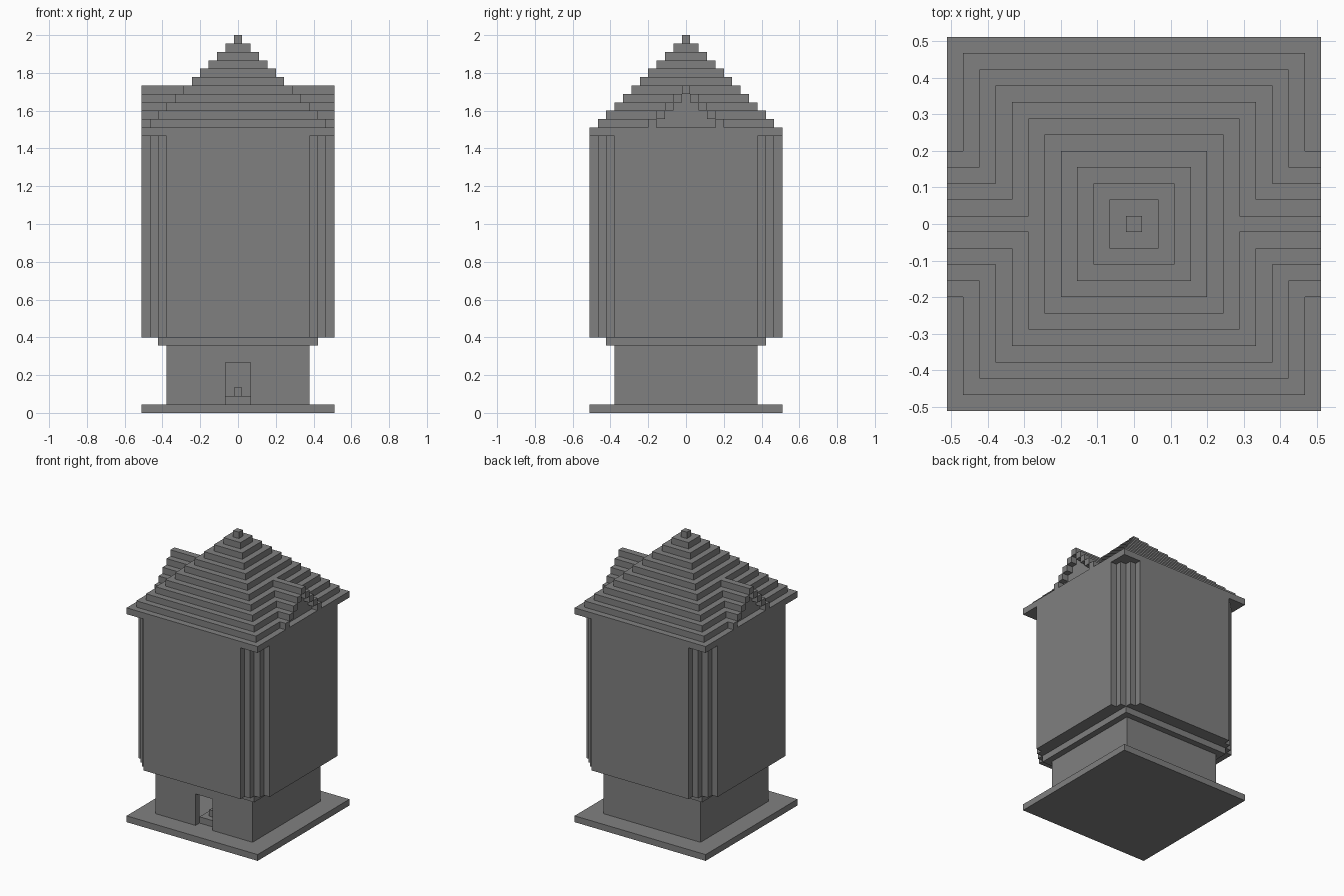
import bpy
import bmesh
from mathutils import Vector

if "Cube" in bpy.data.objects:
    bpy.data.objects.remove(bpy.data.objects["Cube"], do_unlink=True)

U = 2 / 45          # one block
EDGE = 11.5         # half width of the whole tower, in blocks

stone = bpy.data.materials.new("stone_grey")
stone.use_nodes = True
GREY = (0.216, 0.216, 0.216, 1)
stone.diffuse_color = GREY
stone.node_tree.nodes["Principled BSDF"].inputs["Base Color"].default_value = GREY


def finish(name, bm):
    """Turn a bmesh measured in blocks into a scaled object."""
    bmesh.ops.scale(bm, vec=(U, U, U), verts=bm.verts)
    bmesh.ops.recalc_face_normals(bm, faces=bm.faces)
    mesh = bpy.data.meshes.new(name)
    bm.to_mesh(mesh)
    bm.free()
    mesh.materials.append(stone)
    obj = bpy.data.objects.new(name, mesh)
    bpy.context.collection.objects.link(obj)
    return obj


def boxes(name, spans):
    """Object made of boxes given as (x0, x1, y0, y1, z0, z1)."""
    bm = bmesh.new()
    for x0, x1, y0, y1, z0, z1 in spans:
        verts = bmesh.ops.create_cube(bm, size=1)["verts"]
        bmesh.ops.scale(bm, vec=(x1 - x0, y1 - y0, z1 - z0), verts=verts)
        mid = Vector((x0 + x1, y0 + y1, z0 + z1)) / 2
        bmesh.ops.translate(bm, vec=mid, verts=verts)
    return finish(name, bm)


def square(half, z0, z1):
    return (-half, half, -half, half, z0, z1)


# Ground slab and the collar under the main body
boxes("base_slab", [square(EDGE, 0, 1)])
boxes("collar", [square(9.5, 8, 9)])

# Hollow ground floor with a doorway in the front wall
W, T, D = 8.5, 7.5, 1.5
boxes("ground_floor_walls", [
    (-W, W, T, W, 1, 8),
    (-W, -T, -T, T, 1, 8),
    (T, W, -T, T, 1, 8),
    (-W, -D, -W, -T, 1, 8),
    (D, W, -W, -T, 1, 8),
    (-D, D, -W, -T, 6, 8),
])
boxes("doorway_steps", [(-D, D, -T, -T + 3, 1, 2),
                        (-0.5, 0.5, -T + 1, -T + 2, 2, 3)])

# Main body with staircase-notched corners
corner = [(EDGE, 8.5)]
for i in range(3):
    corner += [(EDGE - 1 - i, 8.5 + i), (EDGE - 1 - i, 9.5 + i)]
corner.append((8.5, EDGE))
corner = list(dict.fromkeys(corner))
outline = []
for quarter in range(4):
    outline += corner
    corner = [(-y, x) for x, y in corner]
bm = bmesh.new()
floor = bm.faces.new([bm.verts.new((x, y, 9)) for x, y in outline])
top = bmesh.ops.extrude_face_region(bm, geom=[floor], use_keep_orig=True)["geom"]
bmesh.ops.translate(bm, vec=(0, 0, 24),
                    verts=[v for v in top if isinstance(v, bmesh.types.BMVert)])
finish("main_body", bm)

# Stepped pyramid roof
boxes("pyramid_roof", [square(EDGE - k, 33 + k, 34 + k) for k in range(12)])

# Stepped gables on both sides: overhanging roof strips and a recessed wall
for side, s in (("left", 1), ("right", -1)):
    strips, wall = [], []
    for k in range(5):
        half, z = 4.5 - k, 34 + k
        x0, x1 = sorted((s * 5, s * EDGE))
        if half > 1:
            strips += [(x0, x1, half - 1, half, z, z + 1),
                       (x0, x1, -half, 1 - half, z, z + 1)]
            w0, w1 = sorted((s * 5, s * (EDGE - 1)))
            wall.append((w0, w1, 1 - half, half - 1, z, z + 1))
        else:
            strips.append((x0, x1, -half, half, z, z + 1))
    boxes(side + "_gable_roof", strips)
    boxes(side + "_gable_wall", wall)
